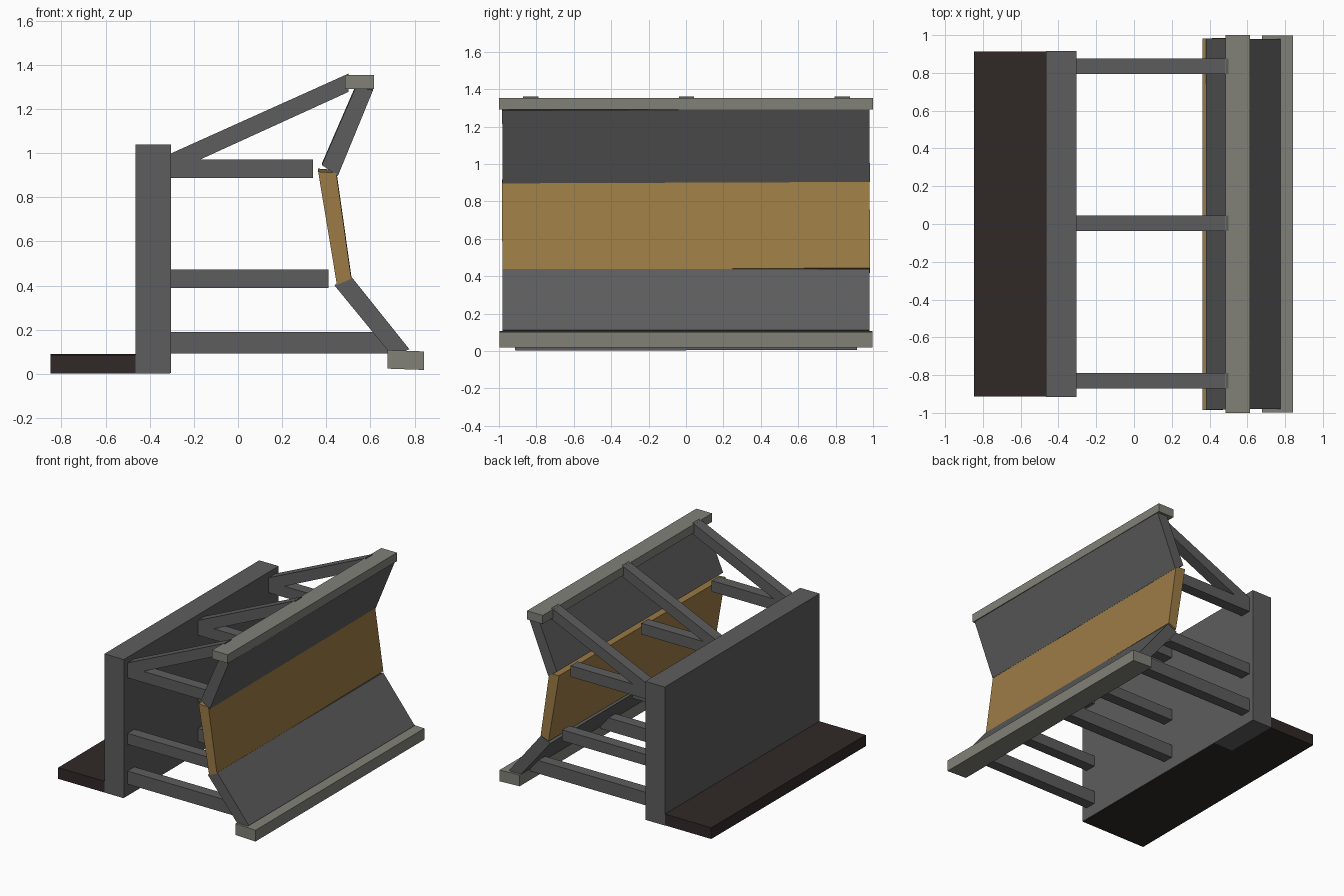
import bpy, bmesh

if "Cube" in bpy.data.objects:
    bpy.data.objects.remove(bpy.data.objects["Cube"])


def material(name, color):
    m = bpy.data.materials.new(name)
    m.diffuse_color = (*color, 1)
    m.use_nodes = True
    m.node_tree.nodes["Principled BSDF"].inputs["Base Color"].default_value = m.diffuse_color
    return m


WOOD = material("warm_wood", (0.33, 0.20, 0.06))
DARK = material("dark_wood", (0.03, 0.022, 0.02))
STEEL = material("frame_grey", (0.11, 0.11, 0.11))
TRIM = material("trim_grey", (0.22, 0.22, 0.19))


def slab(name, profile, half_len, mat, y=0.0, tilt=0.0):
    """Extrude an x/z profile along y; tilt is a slight roll about x."""
    cz = sum(p[1] for p in profile) / len(profile)
    bm = bmesh.new()
    face = bm.faces.new([bm.verts.new((x, -half_len, z - cz)) for x, z in profile])
    ext = bmesh.ops.extrude_face_region(bm, geom=[face])
    moved = [v for v in ext["geom"] if isinstance(v, bmesh.types.BMVert)]
    bmesh.ops.translate(bm, verts=moved, vec=(0, 2 * half_len, 0))
    bmesh.ops.recalc_face_normals(bm, faces=bm.faces)
    me = bpy.data.meshes.new(name)
    bm.to_mesh(me)
    bm.free()
    me.materials.append(mat)
    ob = bpy.data.objects.new(name, me)
    ob.location = (0, y, cz)
    ob.rotation_euler.x = tilt
    bpy.context.collection.objects.link(ob)
    return ob


def rect(x0, x1, z0, z1):
    return [(x0, z0), (x1, z0), (x1, z1), (x0, z1)]


# Rear wall and foot board
slab("rear_wall", rect(-0.465, -0.304, 0.005, 1.04), 0.915, STEEL)
slab("foot_board", rect(-0.848, -0.308, 0.004, 0.088), 0.913, DARK, tilt=0.002)

# Folded front made of three angled panels
slab("upper_panel", [(0.38, 0.95), (0.452, 0.90), (0.612, 1.29), (0.532, 1.30)],
     0.982, STEEL, tilt=0.004)
slab("middle_panel", [(0.363, 0.923), (0.445, 0.917), (0.513, 0.438), (0.448, 0.41)],
     0.983, WOOD, tilt=0.007)
slab("lower_panel", [(0.436, 0.402), (0.515, 0.438), (0.776, 0.112), (0.70, 0.08)],
     0.980, STEEL)

# Top and bottom rails
slab("top_rail", rect(0.485, 0.615, 1.29, 1.354), 1.0, TRIM)
slab("bottom_rail", [(0.678, 0.024), (0.843, 0.018), (0.843, 0.102), (0.678, 0.108)],
     0.998, TRIM)

# Three rows of struts bracing the front against the wall
struts = {
    "bottom_strut": rect(-0.312, 0.69, 0.092, 0.19),
    "middle_strut": rect(-0.305, 0.41, 0.39, 0.472),
    "upper_strut": rect(-0.305, 0.34, 0.887, 0.97),
    "diagonal_brace": [(-0.305, 0.91), (0.50, 1.277), (0.50, 1.36), (-0.305, 0.998)],
}
for row, y in enumerate((-0.83, 0.003, 0.836), 1):
    for name, profile in struts.items():
        slab(f"{name}_{row}", profile, 0.041, STEEL, y=y)
